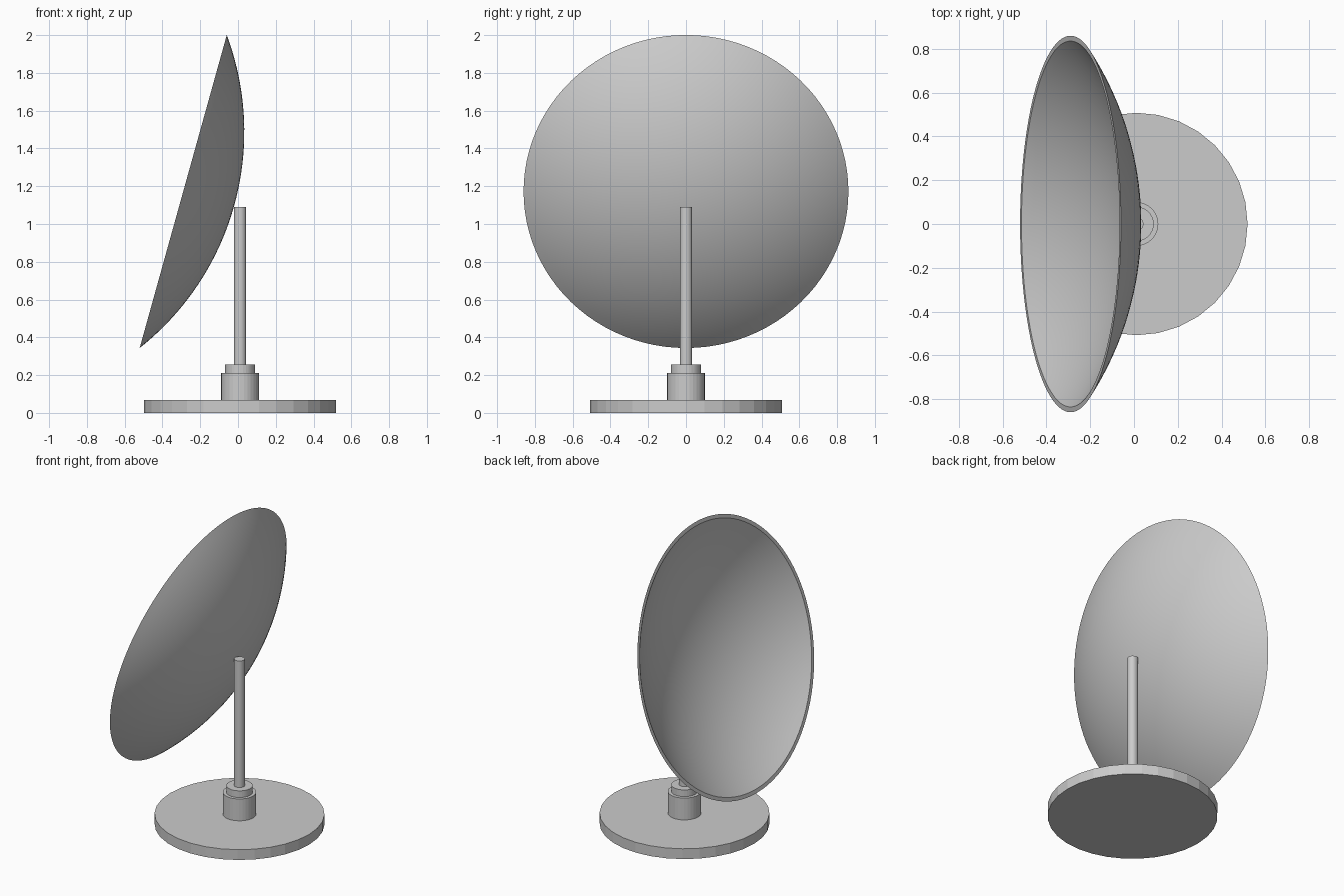
import bpy, bmesh, math
from mathutils import Matrix, Vector

if "Cube" in bpy.data.objects:
    bpy.data.objects.remove(bpy.data.objects["Cube"])

CX = 0.011  # axis of the stand


def cylinder(name, radius, z0, z1, sides=32):
    bpy.ops.mesh.primitive_cylinder_add(vertices=sides, radius=radius, depth=z1 - z0,
                                        location=(CX, 0, (z0 + z1) / 2))
    bpy.context.object.name = name
    return bpy.context.object


def cap_profile(radius, depth, steps=20):
    """Spherical cap section from rim (h=0) to apex (h=depth)."""
    big = (radius ** 2 + depth ** 2) / (2 * depth)
    full = math.asin(radius / big)
    angles = [full * (1 - i / steps) for i in range(steps + 1)]
    return [(big * math.sin(a), depth - big + big * math.cos(a)) for a in angles]


# Stand: base disc, two collars, post
cylinder("base_disc", 0.508, 0, 0.068)
cylinder("lower_collar", 0.1, 0.068, 0.212)
cylinder("upper_collar", 0.079, 0.212, 0.256)
cylinder("post", 0.032, 0.256, 1.09)

# Dish: thin spherical shell with a flat rim, lathed about its own axis
outer = cap_profile(0.86, 0.28)
inner = cap_profile(0.836, 0.276)
profile = outer[::-1] + inner
bm = bmesh.new()
verts = [bm.verts.new((r, 0, h)) for r, h in profile]
edges = [bm.edges.new(pair) for pair in zip(verts, verts[1:])]
bmesh.ops.spin(bm, geom=verts + edges, cent=(0, 0, 0), axis=(0, 0, 1),
               angle=2 * math.pi, steps=96, use_duplicate=False)
bmesh.ops.remove_doubles(bm, verts=bm.verts, dist=0.0005)
bmesh.ops.recalc_face_normals(bm, faces=bm.faces)
mesh = bpy.data.meshes.new("dish")
bm.to_mesh(mesh)
bm.free()
dish = bpy.data.objects.new("dish", mesh)
bpy.context.collection.objects.link(dish)

# Tilt so the back of the dish faces +x and slightly down
axis = Vector((0.963, 0, -0.268))
dish.matrix_world = (Matrix.Translation((-0.29, 0, 1.172))
                     @ axis.to_track_quat('Z', 'Y').to_matrix().to_4x4())
bpy.ops.object.select_all(action='DESELECT')
dish.select_set(True)
bpy.context.view_layer.objects.active = dish
bpy.ops.object.shade_smooth_by_angle(angle=math.radians(30))
